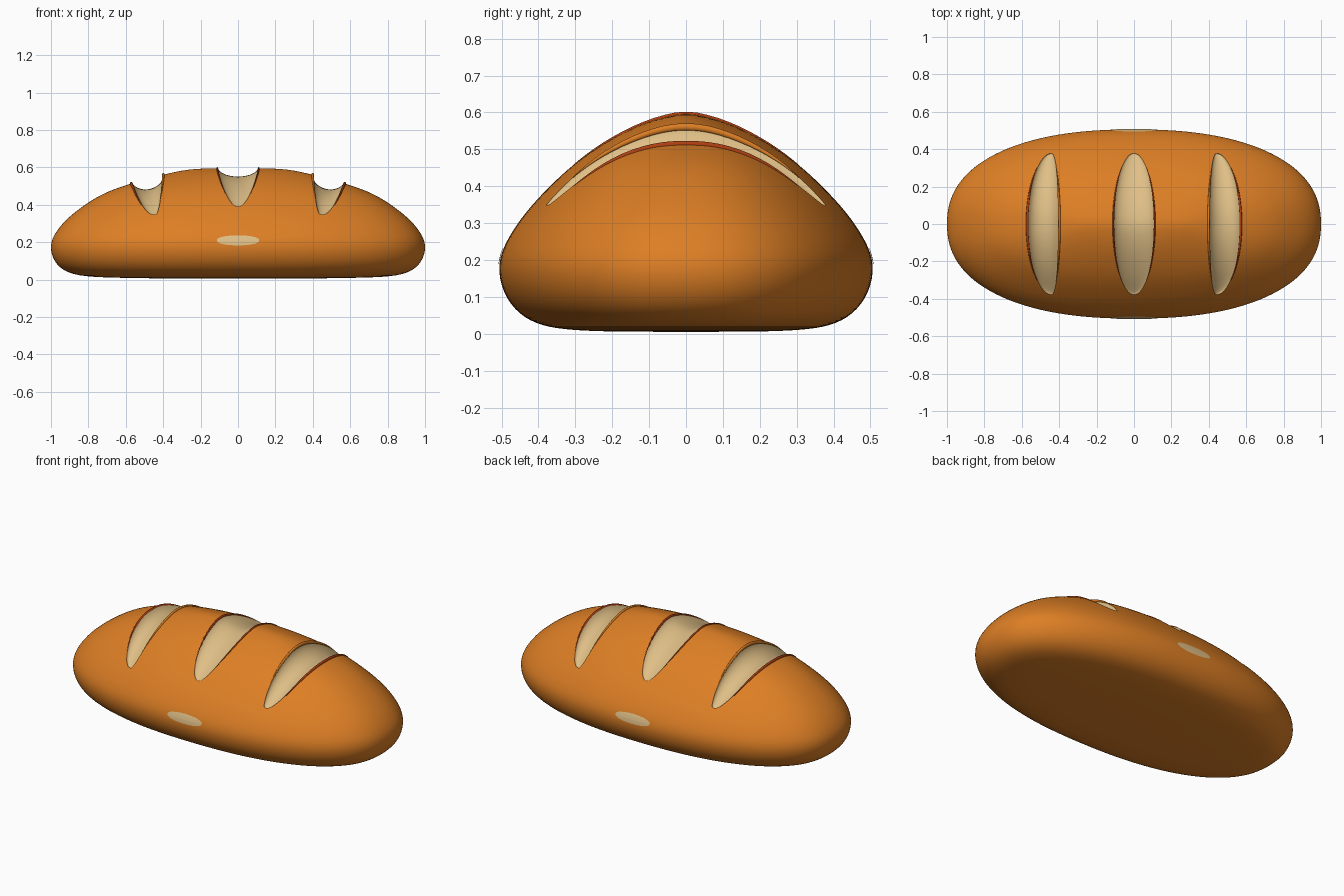
import bpy, bmesh, math
from mathutils import Vector
from mathutils.bvhtree import BVHTree

if "Cube" in bpy.data.objects:
    bpy.data.objects.remove(bpy.data.objects["Cube"])


def material(name, rgb):
    m = bpy.data.materials.new(name)
    m.diffuse_color = (*rgb, 1)
    m.use_nodes = True
    m.node_tree.nodes["Principled BSDF"].inputs["Base Color"].default_value = m.diffuse_color
    return m


CRUST = material("golden crust", (0.72, 0.21, 0.018))
CRUMB = material("cream crumb", (0.74, 0.52, 0.24))
RIM = material("dark baked rim", (0.42, 0.05, 0.006))


def mesh_object(name, bm, mats, index=0):
    bmesh.ops.recalc_face_normals(bm, faces=bm.faces)
    for f in bm.faces:
        f.material_index = index
        f.smooth = True
    me = bpy.data.meshes.new(name)
    bm.to_mesh(me)
    bm.free()
    ob = bpy.data.objects.new(name, me)
    bpy.context.collection.objects.link(ob)
    for m in mats:
        me.materials.append(m)
    return ob


def skin(rings):
    """Closed surface through a list of equal rings of points."""
    bm = bmesh.new()
    loops = [[bm.verts.new(p) for p in r] for r in rings]
    n = len(loops[0])
    for a, b in zip(loops, loops[1:]):
        for i in range(n):
            bm.faces.new((a[i], a[(i + 1) % n], b[(i + 1) % n], b[i]))
    bm.faces.new(loops[0][::-1])
    bm.faces.new(loops[-1])
    return bm


def activate(ob):
    bpy.ops.object.select_all(action='DESELECT')
    ob.select_set(True)
    bpy.context.view_layer.objects.active = ob


def spow(v, e):
    return math.copysign(abs(v) ** e, v)


# Loaf body: stacked superellipse layers (height, half length, half width)
LAYERS = [(0.005, .30, .20), (0.010, .70, .31), (0.02, .85, .385), (0.05, .935, .447),
          (0.11, .985, .492), (0.19, 1.0, .507), (0.26, .965, .478), (0.33, .905, .43),
          (0.40, .815, .366), (0.46, .72, .302), (0.505, .60, .24), (0.545, .46, .172),
          (0.575, .34, .105), (0.59, .26, .05), (0.596, .15, .02)]
E = 2 / 2.3
SEG = 48
rings = []
for z, a, b in LAYERS:
    angs = [2 * math.pi * i / SEG for i in range(SEG)]
    rings.append([(a * spow(math.cos(t), E), b * spow(math.sin(t), E), z) for t in angs])
loaf = mesh_object("loaf", skin(rings), [CRUST, CRUMB])
activate(loaf)
sub = loaf.modifiers.new("smooth", 'SUBSURF')
sub.levels = 2
bpy.ops.object.modifier_apply(modifier=sub.name)
mx = max(v.co.x for v in loaf.data.vertices)
my = max(v.co.y for v in loaf.data.vertices)
for v in loaf.data.vertices:
    v.co.x /= mx
    v.co.y *= 0.506 / my

probe = bmesh.new()
probe.from_mesh(loaf.data)
tree = BVHTree.FromBMesh(probe)


def top_z(x, y):
    return tree.ray_cast(Vector((x, y, 2)), Vector((0, 0, -1)))[0].z


def ellipse(x, y, z, rx, rz, tilt=0, n=32):
    c, s = math.cos(tilt), math.sin(tilt)
    out = []
    for i in range(n):
        t = 2 * math.pi * i / n
        u, w = rx * math.cos(t), rz * math.sin(t)
        out.append((x + u * c + w * s, y, z - u * s + w * c))
    return out


# Score cutters and raised lips: (name, centre, end centre, half width, depth, tilt, side)
HALF = 0.378
SCORES = [("left", -.485, -.44, .088, .068, -.24, -1),
          ("middle", 0, 0, .113, .058, 0, 0),
          ("right", .485, .44, .088, .068, .24, 1)]
cutters = []
for name, xc, xe, rx, rz, tilt, side in SCORES:
    def station(k, n=40):
        y = -HALF * math.cos(math.pi * k / n)
        s = max(math.sqrt(max(0, 1 - (y / HALF) ** 2)), 0.03)
        return y, s, xe + (xc - xe) * s
    cut = []
    for k in range(41):
        y, s, x = station(k)
        cut.append(ellipse(x, y, top_z(x, y) + .013 * s, rx * s, rz * s, tilt))
    cutters.append(mesh_object(name + "_score_cutter", skin(cut), [CRUST, CRUMB], 1))
    for edge in (-1, 1):
        lip = []
        for k in range(8, 33):
            y, s, x = station(k)
            x += edge * rx * .98 * s
            r = .010 * max(0.05, math.sin(math.pi * (k - 8) / 24)) ** .7
            r *= .7 if side == 0 else 1
            lip.append(ellipse(x, y, top_z(x, y), r * .7, r, 0, 10))
        outer = side == 0 or edge == side
        tag = "left" if edge < 0 else "right"
        mesh_object(f"{name}_score_{tag}_lip", skin(lip), [RIM if outer else CRUST])

# Pale oval patch on the front and back, laid on the crust
for name, d in (("front", -1), ("back", 1)):
    bm = bmesh.new()
    prev = None
    for j in range(7):
        ring = []
        for i in range(32):
            t = 2 * math.pi * i / 32
            f = max(j / 6, .01)
            x = .113 * f * math.cos(t)
            z = .210 + .027 * f * spow(math.sin(t), .85)
            hit = tree.ray_cast(Vector((x, 2 * d, z)), Vector((0, -d, 0)))[0]
            ring.append(bm.verts.new((x, hit.y + d * .003, z)))
        if prev:
            for i in range(32):
                q = (i + 1) % 32
                bm.faces.new((prev[i], prev[q], ring[q], ring[i]))
        else:
            bm.faces.new(ring)
        prev = ring
    mesh_object(name + "_pale_patch", bm, [CRUMB])
    patch = bpy.data.objects[name + "_pale_patch"]
    if patch.data.polygons[0].normal.y * d < 0:
        patch.data.flip_normals()
probe.free()

# Carve the scores; the cut faces take the crumb colour
activate(loaf)
for c in cutters:
    m = loaf.modifiers.new("score", 'BOOLEAN')
    m.operation = 'DIFFERENCE'
    m.solver = 'EXACT'
    m.object = c
    bpy.ops.object.modifier_apply(modifier=m.name)
for c in cutters:
    bpy.data.objects.remove(c)
activate(loaf)
bpy.ops.object.shade_smooth_by_angle(angle=math.radians(35))
